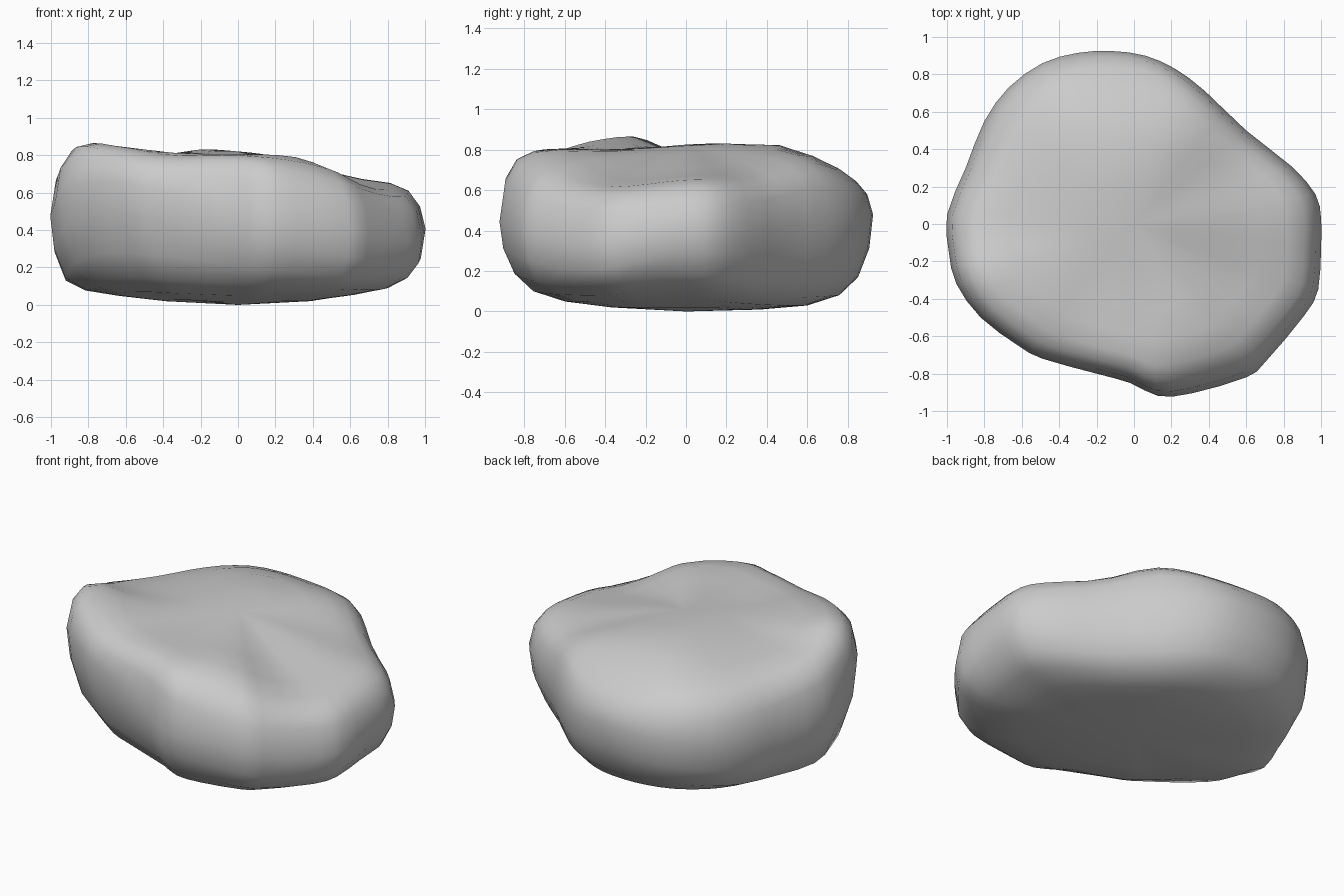
import bpy, bmesh, math
from mathutils import Vector

# Plan outline of the boulder at its widest, anticlockwise from the right
OUTLINE = [(1.0, .03), (.97, .16), (.84, .31), (.6, .5), (.38, .71), (.22, .83),
           (.06, .9), (-.12, .925), (-.3, .915), (-.49, .86), (-.67, .73),
           (-.8, .55), (-.9, .3), (-1.0, .05), (-.99, -.15), (-.95, -.32),
           (-.82, -.5), (-.62, -.65), (-.49, -.72), (-.2, -.8), (-.02, -.85),
           (.13, -.92), (.31, -.905), (.6, -.82), (.7, -.74), (.91, -.49),
           (.985, -.35), (1.0, -.12)]

# Ring sizes from underside, round the widest line, to the top
SCALES = [.4, .65, .82, .92, .98, 1, .97, .91, .82, .68, .5, .25]
# Ring heights, one row every 30 degrees starting at the right (+x)
HEIGHTS = [
    [.02, .06, .11, .18, .29, .41, .53, .61, .65, .67, .71, .775],
    [.02, .04, .08, .15, .27, .41, .55, .62, .66, .69, .735, .785],
    [.01, .03, .07, .15, .28, .44, .62, .69, .735, .77, .79, .805],
    [.01, .03, .08, .17, .32, .48, .58, .64, .70, .765, .82, .82],
    [.01, .03, .08, .16, .29, .46, .58, .66, .72, .775, .82, .83],
    [.02, .04, .07, .12, .24, .42, .57, .67, .725, .76, .80, .83],
    [.02, .05, .08, .135, .29, .46, .65, .74, .77, .77, .79, .825],
    [.03, .07, .14, .27, .47, .65, .77, .83, .845, .83, .81, .815],
    [.02, .06, .14, .26, .45, .62, .72, .775, .80, .81, .80, .81],
    [.02, .05, .11, .21, .34, .47, .68, .77, .80, .805, .80, .805],
    [.02, .05, .09, .16, .28, .42, .58, .68, .75, .785, .79, .79],
    [.02, .05, .08, .13, .20, .33, .50, .58, .62, .65, .70, .77]]
ROWS = len(HEIGHTS)


def spline(a, b, c, d, t):
    """Catmull-Rom point between b and c."""
    return .5 * (2 * b + (c - a) * t + (2 * a - 5 * b + 4 * c - d) * t * t
                 + (3 * b - a - 3 * c + d) * t ** 3)


def height(ring, angle):
    f = (angle % math.tau) / (math.tau / ROWS)
    i = int(f)
    return spline(*[HEIGHTS[(i + k) % ROWS][ring] for k in (-1, 0, 1, 2)], f - i)


def knob(x, y):
    """Raised knob on the left end of the top."""
    return .045 * math.exp(-((x + .82) ** 2 + (y + .25) ** 2) / .025)


# Double the outline points with a smooth curve
pts = [Vector(p) for p in OUTLINE]
n = len(pts)
rim = []
for i in range(n):
    quad = [pts[(i + k) % n] for k in (-1, 0, 1, 2)]
    rim += [pts[i], spline(*quad, .5)]

# Rings soften toward a plain circle near the middle of top and bottom
bm = bmesh.new()
rings = []
for j, s in enumerate(SCALES):
    ring = []
    for p in rim:
        a = math.atan2(p.y, p.x)
        circle = Vector((math.cos(a), math.sin(a))) * .93
        q = circle.lerp(p, min(1, s + .1)) * s
        z = height(j, a) + (knob(q.x, q.y) if j > 5 else 0)
        ring.append(bm.verts.new((q.x, q.y, z)))
    rings.append(ring)

m = len(rim)
for lo, hi in zip(rings, rings[1:]):
    for i in range(m):
        k = (i + 1) % m
        bm.faces.new((lo[i], lo[k], hi[k], hi[i]))
bottom = bm.verts.new((0, 0, 0))
top = bm.verts.new((0, 0, .82))
for i in range(m):
    k = (i + 1) % m
    bm.faces.new((bottom, rings[0][k], rings[0][i]))
    bm.faces.new((top, rings[-1][i], rings[-1][k]))
bmesh.ops.recalc_face_normals(bm, faces=bm.faces)

# Boulder object, smooth all over
mesh = bpy.data.meshes.new("boulder")
bm.to_mesh(mesh)
bm.free()
boulder = bpy.data.objects.new("boulder", mesh)
bpy.context.collection.objects.link(boulder)
for f in mesh.polygons:
    f.use_smooth = True
